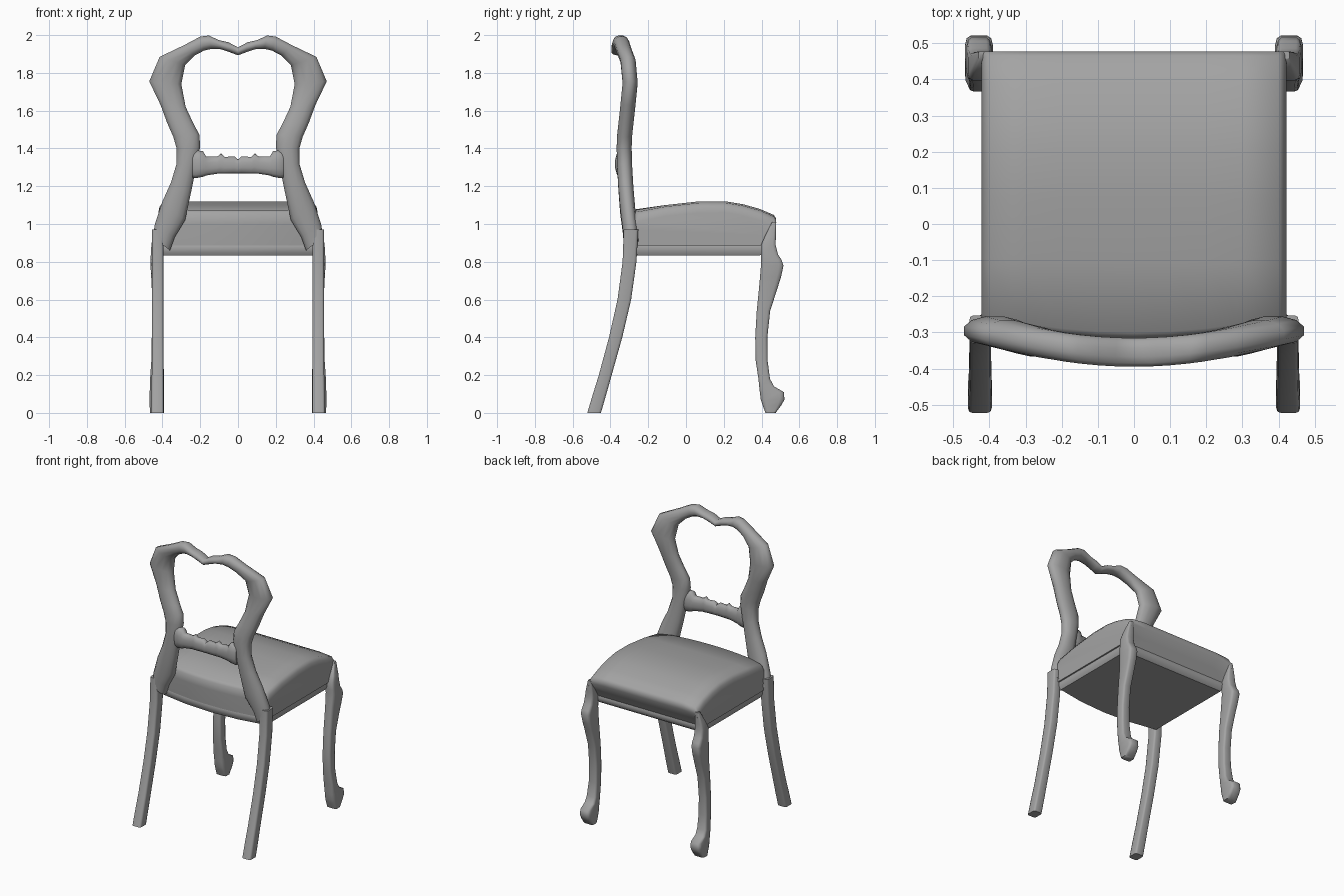
import bpy, bmesh, math
from mathutils import Vector

grey = bpy.data.materials.new("dark_grey")
grey.diffuse_color = (0.37, 0.37, 0.37, 1)


def finish(name, bm, mirror=False, angle=40):
    bmesh.ops.recalc_face_normals(bm, faces=bm.faces)
    me = bpy.data.meshes.new(name)
    bm.to_mesh(me)
    bm.free()
    me.materials.append(grey)
    ob = bpy.data.objects.new(name, me)
    bpy.context.collection.objects.link(ob)
    if mirror:
        ob.modifiers.new("Mirror", 'MIRROR')
    bpy.ops.object.select_all(action='DESELECT')
    bpy.context.view_layer.objects.active = ob
    ob.select_set(True)
    bpy.ops.object.shade_smooth_by_angle(angle=math.radians(angle))
    return ob


def loft(name, rings, mirror=False, angle=40):
    bm = bmesh.new()
    loops = [[bm.verts.new(p) for p in r] for r in rings]
    n = len(loops[0])
    for a, b in zip(loops, loops[1:]):
        for i in range(n):
            j = (i + 1) % n
            bm.faces.new((a[i], a[j], b[j], b[i]))
    bm.faces.new(loops[0])
    bm.faces.new(loops[-1])
    return finish(name, bm, mirror, angle)


def section(c, u, v, n=12, power=1.0):
    """Superelliptic ring: power 1 is an ellipse, smaller is squarer."""
    f = lambda w: math.copysign(abs(w) ** power, w)
    ts = [2 * math.pi * (i + 0.5) / n for i in range(n)]
    return [c + u * f(math.cos(t)) + v * f(math.sin(t)) for t in ts]


def leg(name, stations, power):
    rings = []
    for z, y0, y1, x0, x1 in stations:
        c = Vector(((x0 + x1) / 2, (y0 + y1) / 2, z))
        rings.append(section(c, Vector(((x1 - x0) / 2, 0, 0)),
                             Vector((0, (y1 - y0) / 2, 0)), 12, power))
    loft(name, rings, mirror=True, angle=62)


def back_y(x):
    return -0.355 + 0.4 * x * x


# Front cabriole legs with scroll feet: z, y range, x range
leg("front_leg", [
    (0.00, .42, .475, .392, .467), (0.04, .405, .505, .39, .468),
    (0.07, .395, .522, .39, .468), (0.11, .39, .519, .39, .468),
    (0.14, .387, .467, .391, .467), (0.18, .383, .445, .391, .466),
    (0.28, .368, .432, .394, .459), (0.40, .366, .431, .394, .457),
    (0.54, .374, .446, .394, .456), (0.66, .386, .485, .394, .457),
    (0.72, .391, .504, .394, .46), (0.78, .396, .517, .394, .464),
    (0.81, .397, .507, .394, .464), (0.84, .397, .487, .394, .462),
    (0.89, .397, .475, .394, .459), (0.93, .415, .476, .396, .452),
    (1.01, .455, .478, .402, .43)], 0.4)

# Raked back legs
leg("back_leg", [
    (0.0, -.523, -.45, .393, .46), (0.1, -.493, -.421, .393, .459),
    (0.2, -.462, -.393, .394, .457), (0.4, -.408, -.337, .395, .456),
    (0.6, -.363, -.29, .395, .456), (0.8, -.336, -.262, .395, .456),
    (0.97, -.33, -.252, .395, .456)], 0.35)

# Balloon back frame: outer x, z and inner x, z up one side, then mirrored
half = [(.452, .93, .36, .86), (.44, 1.0, .335, .93), (.40, 1.12, .28, 1.02),
        (.355, 1.22, .248, 1.17), (.325, 1.32, .222, 1.30),
        (.325, 1.40, .20, 1.41), (.342, 1.46, .205, 1.475),
        (.375, 1.535, .235, 1.53), (.41, 1.63, .277, 1.62),
        (.47, 1.755, .30, 1.74), (.415, 1.885, .28, 1.84),
        (.285, 1.947, .23, 1.892), (.20, 1.992, .18, 1.918),
        (.155, 1.998, .14, 1.927), (.10, 1.973, .09, 1.925),
        (.05, 1.962, .04, 1.908)]
path = half + [(0, 1.935, 0, 1.893)] + [(-a, b, -c, d) for a, b, c, d in half[::-1]]
rings = []
for ox, oz, ix, iz in path:
    cx = (ox + ix) / 2
    c = Vector((cx, back_y(cx), (oz + iz) / 2))
    u = Vector(((ox - ix) / 2, 0, (oz - iz) / 2)) * 1.03
    rings.append(section(c, u, Vector((0, .041, 0)), 12, 0.9))
loft("back_frame", rings, angle=55)

# Carved crossbar: x, bottom, top, half depth
bar = [(.24, 1.245, 1.385, .03), (.225, 1.24, 1.392, .036),
       (.185, 1.248, 1.388, .036), (.17, 1.255, 1.36, .03),
       (.11, 1.265, 1.358, .027), (.09, 1.265, 1.375, .027),
       (.07, 1.266, 1.356, .027), (.02, 1.267, 1.36, .027)]
bar = bar + [(0, 1.267, 1.343, .027)] + [(-x, a, b, d) for x, a, b, d in bar[::-1]]
loft("crossbar", [section(Vector((x, -.347 + .2 * x * x, (a + b) / 2)), Vector((0, d, 0)),
                          Vector((0, 0, (b - a) / 2)), 12, 0.85)
                  for x, a, b, d in bar], angle=55)

# Upholstered seat: side profile swept across x, rounded edges, bowed back
profile = [(-.262, .885), (-.268, 1.0), (-.268, 1.055), (-.25, 1.073),
           (-.11, 1.10), (.07, 1.12), (.21, 1.12), (.30, 1.105),
           (.39, 1.08), (.465, 1.048), (.477, 1.03), (.477, 1.0),
           (.44, .94), (.41, .885)]
side = [(.422, .06), (.416, .03), (.40, .008), (.3, 0), (.2, 0), (.1, 0)]
side = side + [(0, 0)] + [(-x, d) for x, d in side[::-1]]
rings = []
for x, drop in side:
    bow = .05 * (1 - (x / .422) ** 2)
    rings.append([Vector((x, y - (bow if y < -.24 else 0),
                          z - drop * max(0, min(1, (z - .95) / .1))))
                  for y, z in profile])
loft("seat", rings, angle=60)

# Seat rail slab under the cushion, bowed at the back, chamfered below
rings = []
for z, w, y0, y1 in [(.832, .40, -.255, .39), (.85, .41, -.265, .41),
                     (.875, .415, -.27, .415), (.89, .41, -.265, .41)]:
    ring = [Vector((w * t, y0 - .045 * (1 - t * t), z)) for t in (-1, -.5, 0, .5, 1)]
    rings.append(ring + [Vector((w, y1, z)), Vector((-w, y1, z))])
loft("seat_rail", rings)
